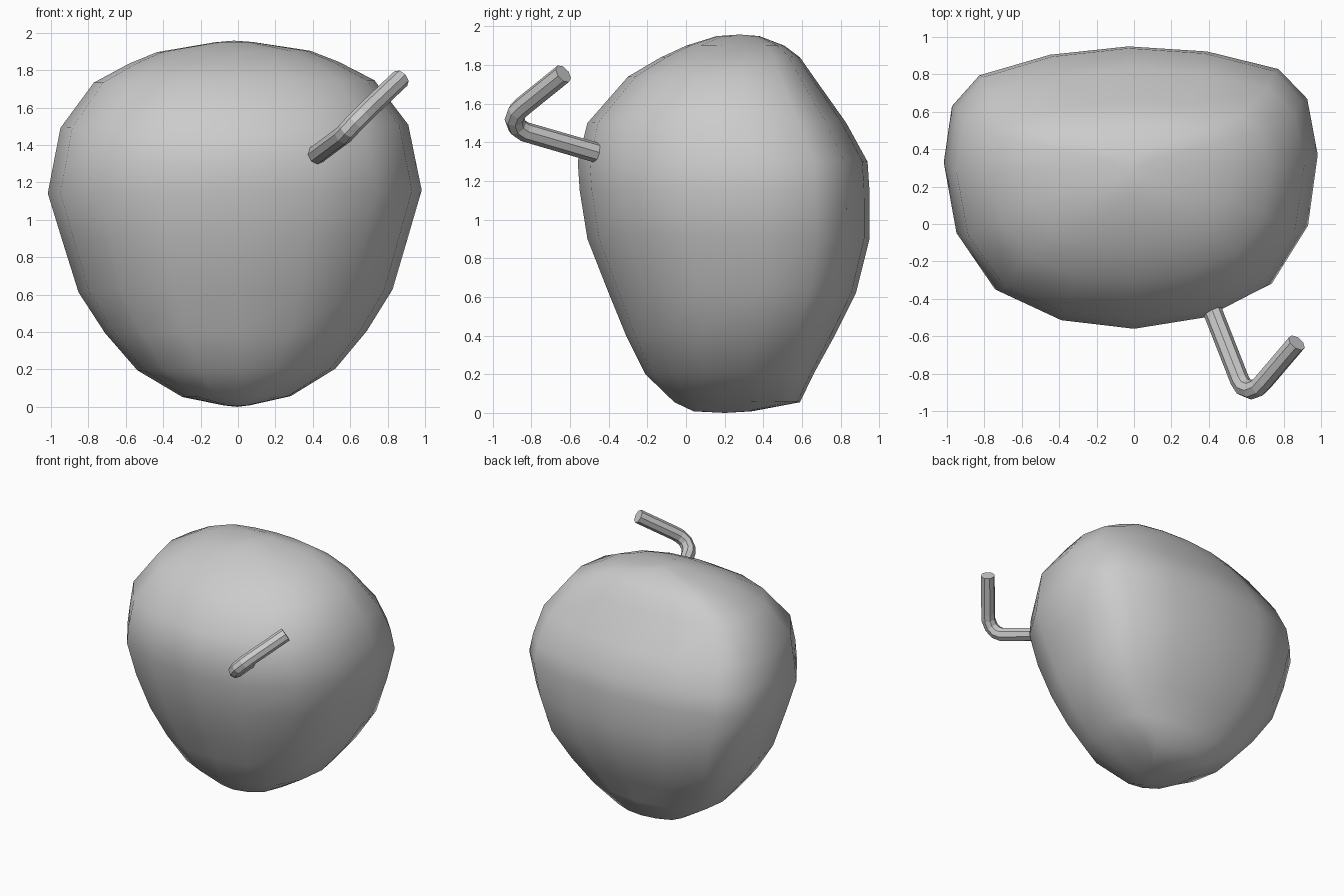
import bpy, bmesh, math
from mathutils import Matrix

if "Cube" in bpy.data.objects:
    bpy.data.objects.remove(bpy.data.objects["Cube"])

# rings of the body: height, half width, front y, back y
RINGS = [
    (0.008, 0.07, 0.04, 0.34), (0.055, 0.29, -0.06, 0.59),
    (0.20, 0.53, -0.21, 0.66), (0.40, 0.70, -0.31, 0.77),
    (0.62, 0.84, -0.40, 0.88), (0.90, 0.925, -0.51, 0.95),
    (1.15, 1.00, -0.55, 0.95), (1.30, 0.97, -0.56, 0.94),
    (1.50, 0.93, -0.51, 0.83), (1.74, 0.75, -0.30, 0.66),
    (1.84, 0.56, -0.13, 0.59), (1.90, 0.41, 0.00, 0.51),
    (1.95, 0.10, 0.16, 0.38),
]
# half outline of a ring, front to back: share of width, share of depth
OUTLINE = [(0, -1), (.4, -.94), (.74, -.76), (.94, -.42), (1, 0),
           (.95, .5), (.8, .77), (.42, .94), (0, 1)]


def ring_points(z, w, yf, yb):
    yc = yf + 0.6 * (yb - yf)
    pts = OUTLINE + [(-x, y) for x, y in OUTLINE[-2:0:-1]]
    return [(x * w, yc + y * ((yc - yf) if y < 0 else (yb - yc)), z) for x, y in pts]


# rounded, slightly leaning body
bm = bmesh.new()
loops = [[bm.verts.new(p) for p in ring_points(*r)] for r in RINGS]
n = len(loops[0])
for a, b in zip(loops, loops[1:]):
    for i in range(n):
        j = (i + 1) % n
        bm.faces.new((a[i], a[j], b[j], b[i]))
for loop, z in ((loops[0], 0.0), (loops[-1], 1.958)):
    c = sum((v.co for v in loop), loop[0].co * 0) / n
    tip = bm.verts.new((0, c.y, z))
    for i in range(n):
        bm.faces.new((loop[i], loop[(i + 1) % n], tip))
bmesh.ops.recalc_face_normals(bm, faces=bm.faces)
tilt = Matrix.Rotation(math.radians(1.2), 4, 'Z') @ Matrix.Rotation(math.radians(-0.5), 4, 'Y')
bmesh.ops.transform(bm, matrix=tilt, verts=bm.verts)
for f in bm.faces:
    f.smooth = True
mesh = bpy.data.meshes.new("body")
bm.to_mesh(mesh)
bm.free()
bpy.context.collection.objects.link(bpy.data.objects.new("body", mesh))

# bent eight-sided pipe sticking out of the front
PATH = [(.41, -.44, 1.34), (.565, -.835, 1.455), (.588, -.872, 1.48),
        (.625, -.887, 1.52), (.665, -.872, 1.56), (.695, -.84, 1.59),
        (.87, -.635, 1.755)]
curve = bpy.data.curves.new("pipe", 'CURVE')
curve.dimensions = '3D'
curve.bevel_depth = 0.052
curve.bevel_resolution = 2
curve.use_fill_caps = True
spline = curve.splines.new('POLY')
spline.points.add(len(PATH) - 1)
for p, co in zip(spline.points, PATH):
    p.co = (*co, 1)
spline.use_smooth = False
bpy.context.collection.objects.link(bpy.data.objects.new("pipe", curve))
